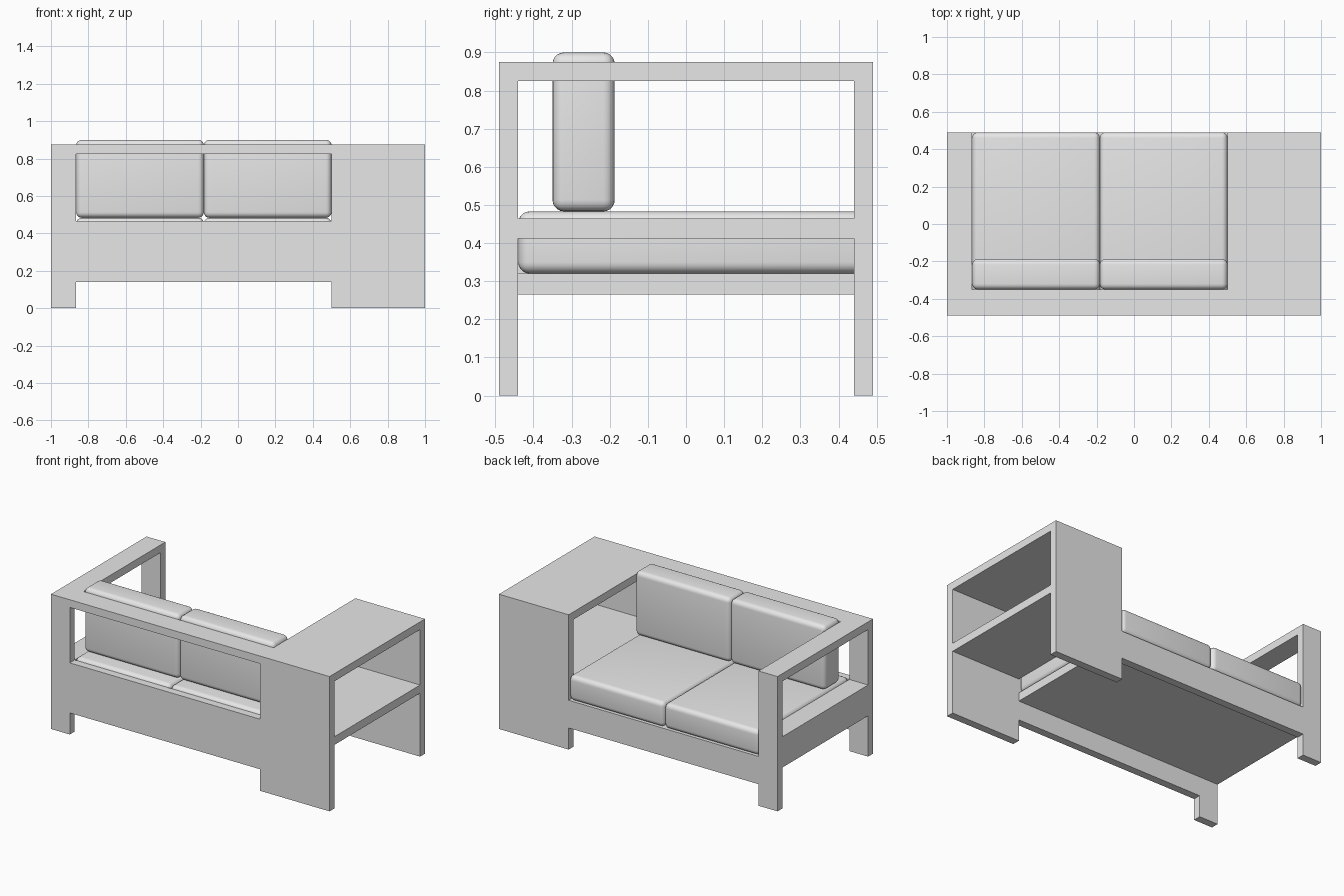
import bpy
import bmesh

if "Cube" in bpy.data.objects:
    bpy.data.objects.remove(bpy.data.objects["Cube"], do_unlink=True)

GREY = (0.8, 0.8, 0.8, 1)
mat = bpy.data.materials.new("plain grey")
mat.use_nodes = True
mat.diffuse_color = GREY
mat.node_tree.nodes["Principled BSDF"].inputs["Base Color"].default_value = GREY

# Shared dimensions
X0, X1 = -1.0, 1.0            # outer ends
XA, XC = -0.865, 0.5          # inner faces of the arm and of the cabinet
Y0, Y1 = -0.49, 0.49          # outer depth
YI = 0.44                     # inner face of the panels
TOP_LOW, TOP = 0.825, 0.875   # top slab
SEAT_LOW, SEAT = 0.265, 0.32  # seat board
SHELF_LOW, SHELF = 0.412, 0.465
CUSHION_TOP = 0.483


def prism(name, outline, low, high, place):
    """Extrude a closed outline from low to high; place maps (u, v, w) to x, y, z."""
    bm = bmesh.new()
    base = bm.faces.new([bm.verts.new(place(u, v, low)) for u, v in outline])
    top = bmesh.ops.extrude_face_region(bm, geom=[base], use_keep_orig=True)
    shift = [b - a for a, b in zip(place(0, 0, low), place(0, 0, high))]
    verts = [g for g in top["geom"] if isinstance(g, bmesh.types.BMVert)]
    bmesh.ops.translate(bm, verts=verts, vec=shift)
    bmesh.ops.recalc_face_normals(bm, faces=bm.faces)
    mesh = bpy.data.meshes.new(name)
    bm.to_mesh(mesh)
    bm.free()
    mesh.materials.append(mat)
    obj = bpy.data.objects.new(name, mesh)
    bpy.context.collection.objects.link(obj)
    return obj


def box(name, x, y, z):
    rect = [(x[0], y[0]), (x[1], y[0]), (x[1], y[1]), (x[0], y[1])]
    return prism(name, rect, z[0], z[1], lambda u, v, w: (u, v, w))


def cushion(name, x, y, z):
    obj = box(name, x, y, z)
    bevel = obj.modifiers.new("rounded edges", "BEVEL")
    bevel.width = 0.03
    bevel.segments = 5
    bpy.ops.object.select_all(action="DESELECT")
    obj.select_set(True)
    bpy.context.view_layer.objects.active = obj
    bpy.ops.object.modifier_apply(modifier=bevel.name)
    bpy.ops.object.shade_smooth_by_angle()


# Upright panels, each cut to a post, a rail and a cabinet side
def panel(name, rail_top, y):
    outline = [(X0, 0), (XA, 0), (XA, 0.14), (XC, 0.14), (XC, 0), (X1, 0),
               (X1, TOP_LOW), (XC, TOP_LOW), (XC, rail_top),
               (XA, rail_top), (XA, TOP_LOW), (X0, TOP_LOW)]
    prism(name, outline, y[0], y[1], lambda u, v, w: (u, w, v))


panel("backrest_panel", SHELF, (Y0, -YI))
panel("seat_edge_panel", SEAT, (YI, Y1))

# Top slab: arm, backrest ledge and cabinet top in one piece
slab = [(X0, Y0), (X1, Y0), (X1, Y1), (XC, Y1),
        (XC, -0.35), (XA, -0.35), (XA, Y1), (X0, Y1)]
prism("top_slab", slab, TOP_LOW, TOP, lambda u, v, w: (u, v, w))

# Boards between the panels
box("seat_board", (XA, XC), (-YI, YI), (SEAT_LOW, SEAT))
box("arm_lower_rail", (X0, XA), (-YI, YI), (SEAT_LOW, SHELF))
box("cabinet_shelf", (XC, X1), (-YI, YI), (SHELF_LOW, SHELF))

# Two seat cushions and two back cushions
middle = (XA + XC) / 2
for side, x in (("right", (XA, middle)), ("left", (middle, XC))):
    cushion(side + "_seat_cushion", x, (-YI, Y1), (SEAT, CUSHION_TOP))
    cushion(side + "_back_cushion", x, (-0.35, -0.187), (CUSHION_TOP, 0.9))
